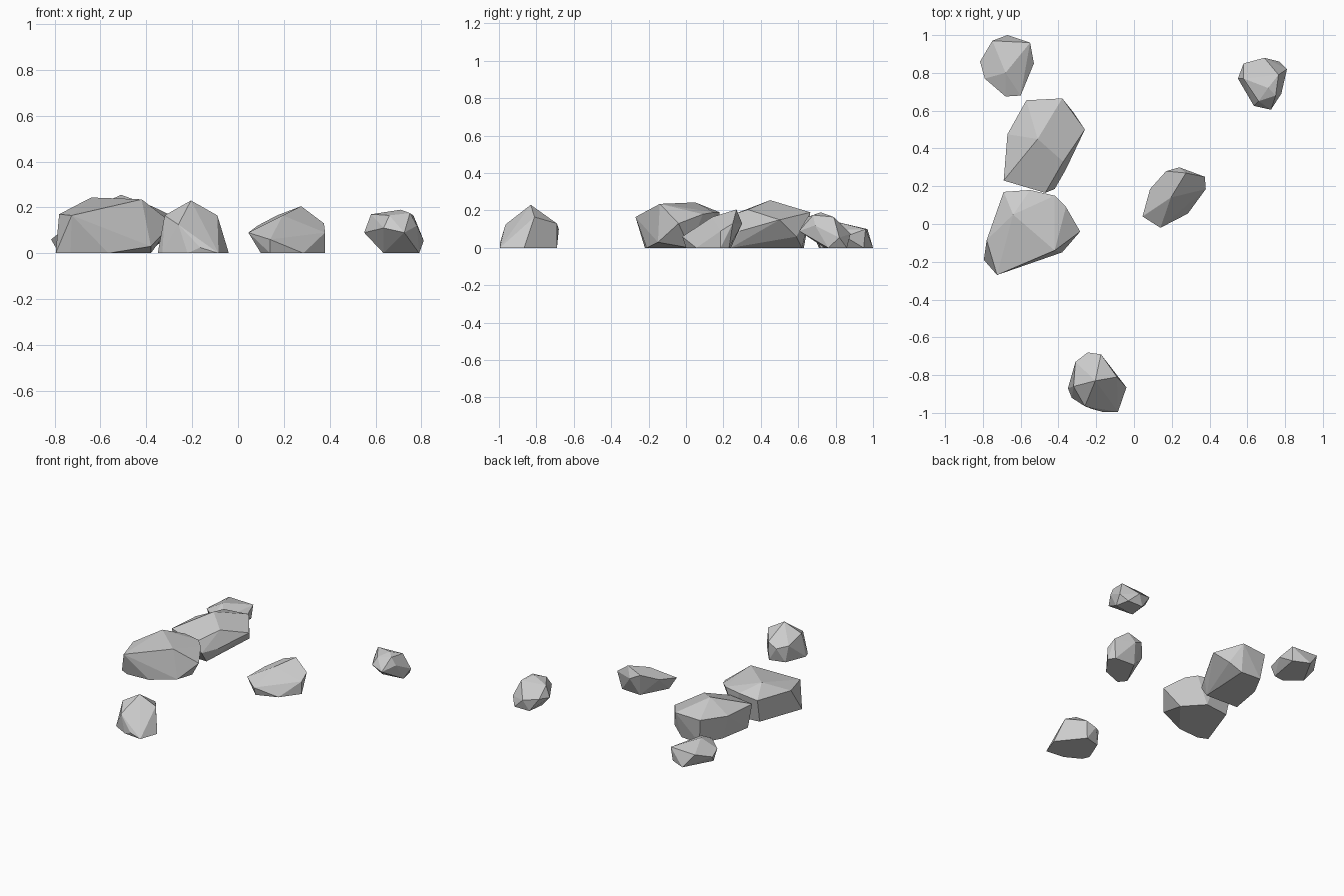
import bpy, bmesh


def rock(name, base, body):
    """Faceted stone: convex hull of a ground footprint and raised corners."""
    bm = bmesh.new()
    for x, y in base:
        bm.verts.new((x, y, 0))
    for p in body:
        bm.verts.new(p)
    res = bmesh.ops.convex_hull(bm, input=bm.verts)
    junk = {g for g in res["geom_interior"] + res["geom_unused"]
            if isinstance(g, bmesh.types.BMVert)}
    bmesh.ops.delete(bm, geom=list(junk), context='VERTS')
    # merge nearly coplanar triangles into broad facets
    bmesh.ops.dissolve_limit(bm, angle_limit=0.12, verts=bm.verts, edges=bm.edges)
    bmesh.ops.recalc_face_normals(bm, faces=bm.faces)
    me = bpy.data.meshes.new(name)
    bm.to_mesh(me)
    bm.free()
    ob = bpy.data.objects.new(name, me)
    bpy.context.collection.objects.link(ob)
    return ob


# large boulder, left
rock("boulder_left",
     [(-.795, -.19), (-.73, -.22), (-.565, -.21), (-.38, .02), (-.5, .15), (-.68, .13)],
     [(-.725, -.27, .165), (-.78, -.085, .17), (-.69, .17, .17), (-.55, .18, .19),
      (-.42, .15, .19), (-.36, .09, .18), (-.285, -.04, .13), (-.38, -.15, .03),
      (-.42, -.14, .235), (-.64, .05, .243)])

# large boulder behind it
rock("boulder_back",
     [(-.42, .24), (-.67, .25), (-.63, .48), (-.55, .63), (-.4, .62)],
     [(-.57, .655, .18), (-.38, .665, .19), (-.26, .5, .15), (-.42, .185, .08),
      (-.47, .165, .15), (-.69, .23, .17), (-.67, .475, .17), (-.36, .29, .09),
      (-.32, .59, .06), (-.375, .33, .205), (-.51, .45, .255)])

# low stone at the back left
rock("stone_back_left",
     [(-.78, .8), (-.67, 1), (-.56, .95), (-.6, .72), (-.68, .71)],
     [(-.75, .97, .1), (-.55, .96, .1), (-.53, .85, .06), (-.6, .68, .09),
      (-.68, .675, .09), (-.79, .77, .08), (-.815, .86, .06), (-.68, .8, .14)])

# small stone at the back right
rock("stone_back_right",
     [(.635, .74), (.79, .76), (.77, .86), (.65, .86)],
     [(.58, .85, .1), (.69, .88, .075), (.81, .82, .055), (.78, .69, .12),
      (.725, .605, .09), (.635, .625, .11), (.55, .77, .09), (.58, .77, .17),
      (.66, .65, .165), (.75, .68, .175), (.71, .72, .19), (.765, .79, .165)])

# wedge stone in the middle right
rock("stone_middle",
     [(.1, .05), (.14, 0), (.285, .055), (.38, .185), (.35, .23), (.2, .24)],
     [(.045, .04, .09), (.14, -.02, .06), (.085, .185, .12), (.17, .28, .165),
      (.24, .3, .13), (.375, .25, .13), (.38, .185, .09), (.275, .27, .205),
      (.195, .14, .165)])

# stone at the front
rock("stone_front",
     [(-.35, -.87), (-.33, -.92), (-.22, -.98), (-.085, -.995), (-.04, -.865),
      (-.18, -.69), (-.29, -.72)],
     [(-.165, -.995, .025), (-.26, -.965, .125), (-.32, -.86, .165),
      (-.09, -.81, .165), (-.245, -.68, .1), (-.175, -.69, .13),
      (-.31, -.73, .12), (-.205, -.83, .23)])
